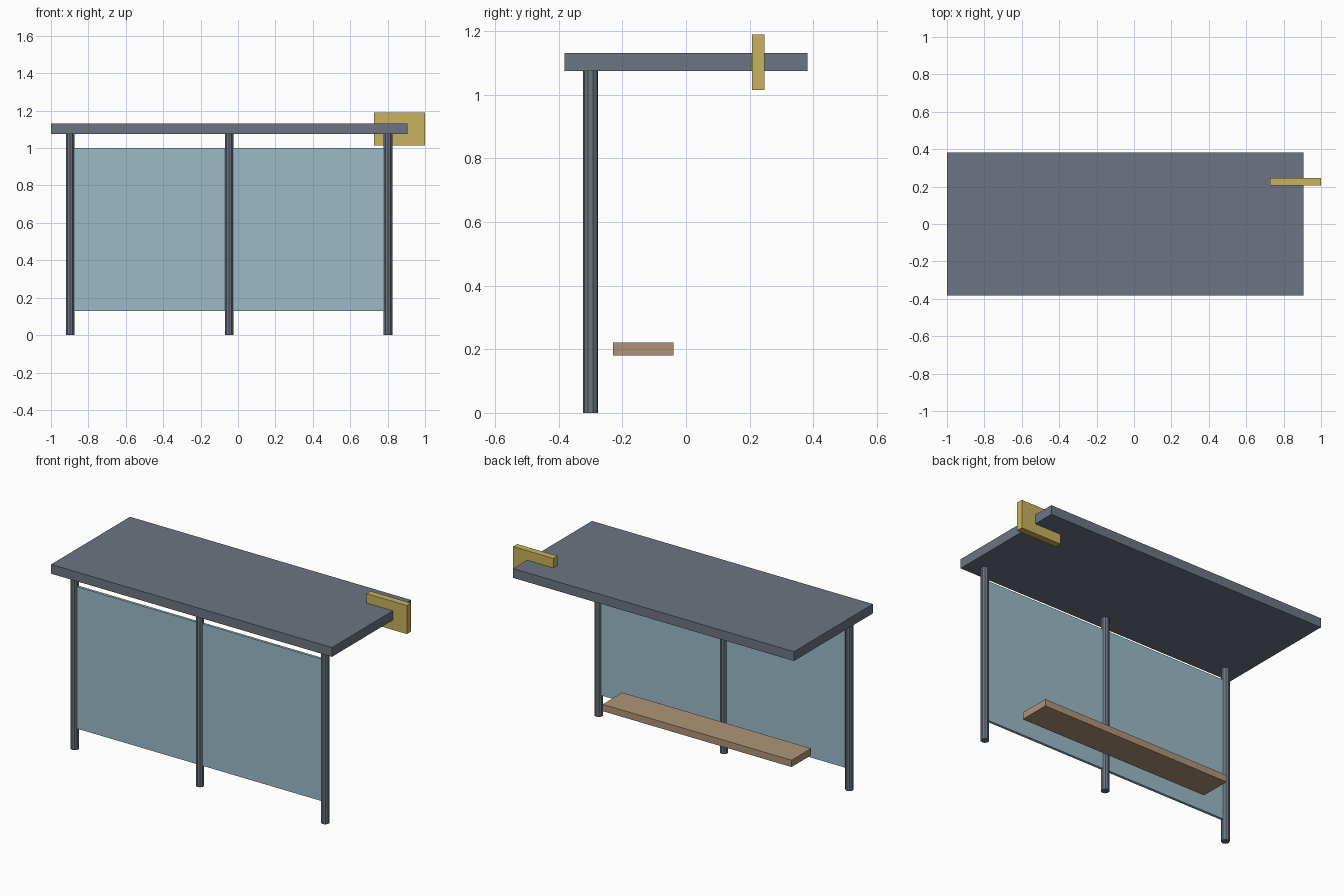
import bpy

cube = bpy.data.objects.get("Cube")
if cube:
    bpy.data.objects.remove(cube, do_unlink=True)


def material(name, rgb):
    m = bpy.data.materials.new(name)
    m.use_nodes = True
    colour = (*rgb, 1)
    m.diffuse_color = colour
    m.node_tree.nodes["Principled BSDF"].inputs["Base Color"].default_value = colour
    return m


def finish(name, mat):
    ob = bpy.context.object
    ob.name = ob.data.name = name
    ob.data.materials.append(mat)
    return ob


def box(name, xs, ys, zs, mat):
    """Box between the given limits on each axis."""
    spans = (xs, ys, zs)
    bpy.ops.mesh.primitive_cube_add(size=1, location=[sum(s) / 2 for s in spans])
    ob = finish(name, mat)
    ob.scale = [s[1] - s[0] for s in spans]
    bpy.ops.object.transform_apply(location=False, rotation=False, scale=True)


metal = material("slate metal", (0.15, 0.178, 0.223))
glass = material("pale blue glass", (0.328, 0.497, 0.578))
wood = material("light brown wood", (0.429, 0.296, 0.188))
yellow = material("mustard yellow", (0.578, 0.445, 0.114))

ROOF_BOTTOM = 1.075
POST_Y = -0.3

# Flat roof slab
box("roof", (-1, 0.905), (-0.382, 0.382), (ROOF_BOTTOM, 1.132), metal)

# Row of ten-sided posts
for side, x in (("right", -0.898), ("middle", -0.048), ("left", 0.802)):
    bpy.ops.mesh.primitive_cylinder_add(
        vertices=10, radius=0.024, depth=ROOF_BOTTOM,
        location=(x, POST_Y, ROOF_BOTTOM / 2))
    finish(side + "_post", metal)

# Glass wall running between the posts
box("glass_wall", (-0.882, 0.786), (POST_Y - 0.008, POST_Y + 0.008), (0.13, 1.0), glass)

# Bench plank
box("bench", (-0.688, 0.593), (-0.23, -0.04), (0.18, 0.222), wood)

# Blank sign board through the roof edge
box("sign_board", (0.727, 1.0), (0.207, 0.247), (1.015, 1.19), yellow)
